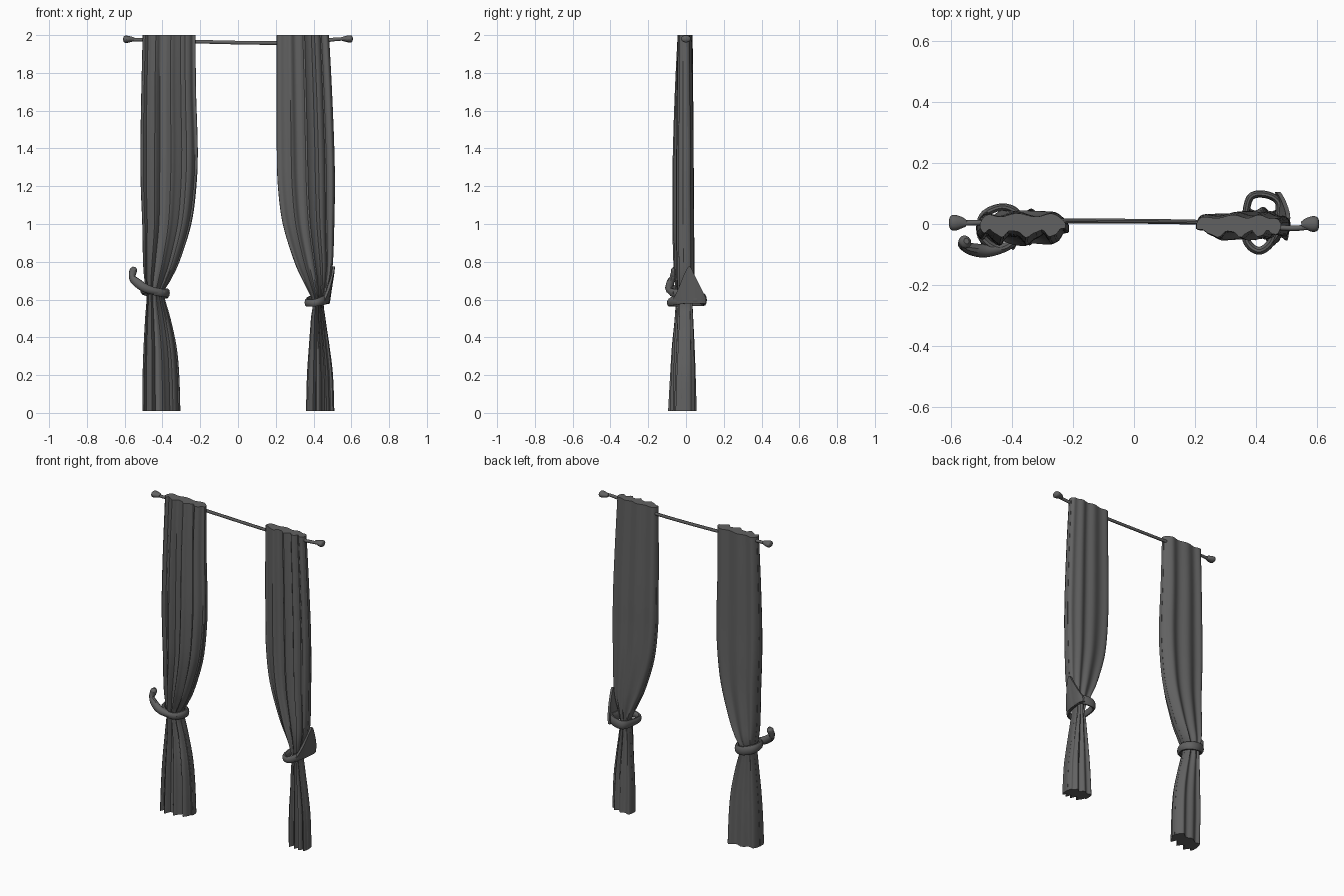
import bpy, bmesh, math
from mathutils import Vector

fabric = bpy.data.materials.new("dark grey fabric")
fabric.diffuse_color = (0.12, 0.12, 0.12, 1)


def spline(pts, n, closed=False):
    """Catmull-Rom through tuples of any length, n steps per span."""
    out, m = [], len(pts)
    for i in range(m if closed else m - 1):
        idx = [(i + k) % m if closed else min(max(i + k, 0), m - 1) for k in (-1, 0, 1, 2)]
        a, b, c, d = (pts[j] for j in idx)
        for s in range(n):
            t = s / n
            out.append(tuple(0.5 * (2 * q + (r - p) * t + (2 * p - 5 * q + 4 * r - w) * t * t
                                    + (3 * q - p - 3 * r + w) * t ** 3)
                             for p, q, r, w in zip(a, b, c, d)))
    if not closed:
        out.append(pts[-1])
    return out


def loft(name, rings, closed=False):
    """Skin a list of equal rings, capping the ends unless closed."""
    bm = bmesh.new()
    vr = [[bm.verts.new(p) for p in ring] for ring in rings]
    n = len(vr[0])
    for i in range(len(vr) if closed else len(vr) - 1):
        a, b = vr[i], vr[(i + 1) % len(vr)]
        for j in range(n):
            bm.faces.new((a[j], a[(j + 1) % n], b[(j + 1) % n], b[j]))
    if not closed:
        bm.faces.new(vr[0])
        bm.faces.new(vr[-1])
    bmesh.ops.recalc_face_normals(bm, faces=bm.faces)
    me = bpy.data.meshes.new(name)
    bm.to_mesh(me)
    bm.free()
    me.materials.append(fabric)
    ob = bpy.data.objects.new(name, me)
    bpy.context.collection.objects.link(ob)
    bpy.ops.object.select_all(action='DESELECT')
    ob.select_set(True)
    bpy.context.view_layer.objects.active = ob
    bpy.ops.object.shade_smooth_by_angle(angle=math.radians(40))
    return ob


def panel(name, keys, phase, skew):
    """Gathered curtain; keys are (z, x0, x1, y front, y back)."""
    n, rings = 48, []
    for z, x0, x1, y0, y1 in spline(keys, 5):
        front, back = [], []
        d, mid = y1 - y0, (y0 + y1) / 2
        lean = skew * max(0, 0.6 - z)
        for i in range(n + 1):
            u = 0.5 - 0.5 * math.cos(math.pi * i / n)
            end = max(0.3, (1 - abs(2 * u - 1) ** 8) ** 0.5)
            a = 2 * math.pi * (4 * u + 0.2 * math.sin(5 * u + phase)) + phase
            w = 0.5 + 0.4 * math.sin(a) + 0.1 * math.sin(2.3 * a + 1)
            x, s = x0 + (x1 - x0) * u, lean * (u - 0.5)
            front.append((x, mid + s - end * d * (0.5 - 0.34 * (1 - w)), z))
            back.append((x, mid + s + end * d * (0.5 - 0.14 * (0.5 + 0.5 * math.sin(a * 0.75 + 2))), z))
        rings.append(front + back[::-1])
    return loft(name, rings)


def band(name, keys, closed=False, sides=10):
    """Soft strap along keys of (x, y, z, half height, half thickness)."""
    pts = spline(keys, 5, closed)
    m, rings = len(pts), []
    for i, (x, y, z, h, t) in enumerate(pts):
        a = pts[(i - 1) % m if closed else max(i - 1, 0)]
        b = pts[(i + 1) % m if closed else min(i + 1, m - 1)]
        tan = (Vector(b[:3]) - Vector(a[:3])).normalized()
        side = tan.cross(Vector((0, 0, 1))).normalized()
        up = side.cross(tan)
        rings.append([Vector((x, y, z)) + side * t * math.cos(q) + up * h * math.sin(q)
                      for q in (2 * math.pi * k / sides for k in range(sides))])
    return loft(name, rings, closed)


# curtains
panel("left_curtain", [
    (2.0, -.505, -.225, -.045, .035), (1.7, -.512, -.222, -.06, .038),
    (1.4, -.517, -.213, -.07, .04), (1.2, -.515, -.22, -.073, .042),
    (1.0, -.507, -.247, -.073, .043), (.8, -.503, -.31, -.068, .045),
    (.7, -.495, -.358, -.06, .045), (.63, -.483, -.39, -.055, .035),
    (.5, -.492, -.357, -.06, .035), (.35, -.50, -.325, -.073, .038),
    (.2, -.505, -.311, -.08, .04), (.01, -.505, -.305, -.088, .04)], 0.6, 0.06)
panel("right_curtain", [
    (2.0, .205, .482, -.045, .03), (1.7, .204, .498, -.05, .035),
    (1.4, .205, .51, -.053, .04), (1.2, .211, .513, -.055, .04),
    (1.0, .237, .51, -.055, .042), (.8, .298, .503, -.052, .042),
    (.7, .343, .488, -.05, .04), (.59, .393, .455, -.045, .035),
    (.5, .386, .463, -.047, .038), (.35, .375, .485, -.052, .045),
    (.2, .365, .503, -.058, .05), (.01, .36, .51, -.062, .055)], 2.2, -0.04)

# left tieback: loop and curled arm ending in a knob
band("left_tie_loop", [
    (-.375, -.01, .635, .025, .014), (-.40, -.062, .635, .022, .014),
    (-.45, -.08, .645, .022, .014), (-.50, -.04, .655, .025, .014),
    (-.495, .025, .65, .028, .014), (-.44, .055, .635, .028, .012),
    (-.39, .04, .63, .027, .014)], closed=True)
band("left_tie_arm", [
    (-.39, -.06, .637, .012, .01), (-.43, -.078, .642, .018, .016),
    (-.49, -.088, .66, .024, .022), (-.535, -.082, .69, .024, .02),
    (-.56, -.07, .715, .019, .016), (-.558, -.062, .74, .019, .02),
    (-.553, -.058, .758, .019, .022), (-.55, -.056, .772, .008, .01)])

# right tieback: loop and the flap drawn up on the outer side
band("right_tie_loop", [
    (.365, 0, .585, .022, .012), (.372, -.06, .582, .02, .013),
    (.41, -.088, .583, .02, .013), (.45, -.06, .595, .025, .013),
    (.468, 0, .605, .028, .012), (.475, .07, .605, .03, .012),
    (.43, .097, .60, .03, .012), (.38, .085, .592, .027, .012)], closed=True)
flap = [(-.07, .445, .455, .60), (-.04, .462, .48, .66), (-.005, .472, .502, .745),
        (.02, .474, .507, .775), (.045, .476, .503, .73), (.08, .478, .49, .66),
        (.105, .47, .475, .61)]
loft("right_tie_flap", [
    [(xb - .008, y, .58), (xb + .008, y, .58), (xt + .006, y, zt), (xt - .008, y, zt)]
    for y, xb, xt, zt in spline(flap, 4)])

# rod, slightly bent, with a flared finial at each end
band("curtain_rod", [
    (-.56, .003, 1.975, .009, .009), (-.45, .006, 1.975, .01, .009),
    (-.2, .01, 1.965, .01, .008), (.2, .006, 1.958, .01, .008),
    (.42, -.008, 1.968, .01, .009), (.52, -.014, 1.978, .01, .009),
    (.57, -.01, 1.98, .009, .009)])
for name, s, y, z in (("left_finial", -1, .004, 1.978), ("right_finial", 1, 0, 1.98)):
    band(name, [
        (s * .55, y - .003, z, .01, .01), (s * .568, y, z, .015, .02),
        (s * .588, y, z, .019, .026), (s * .602, y, z, .017, .022),
        (s * .608, y, z, .006, .008)], sides=12)
